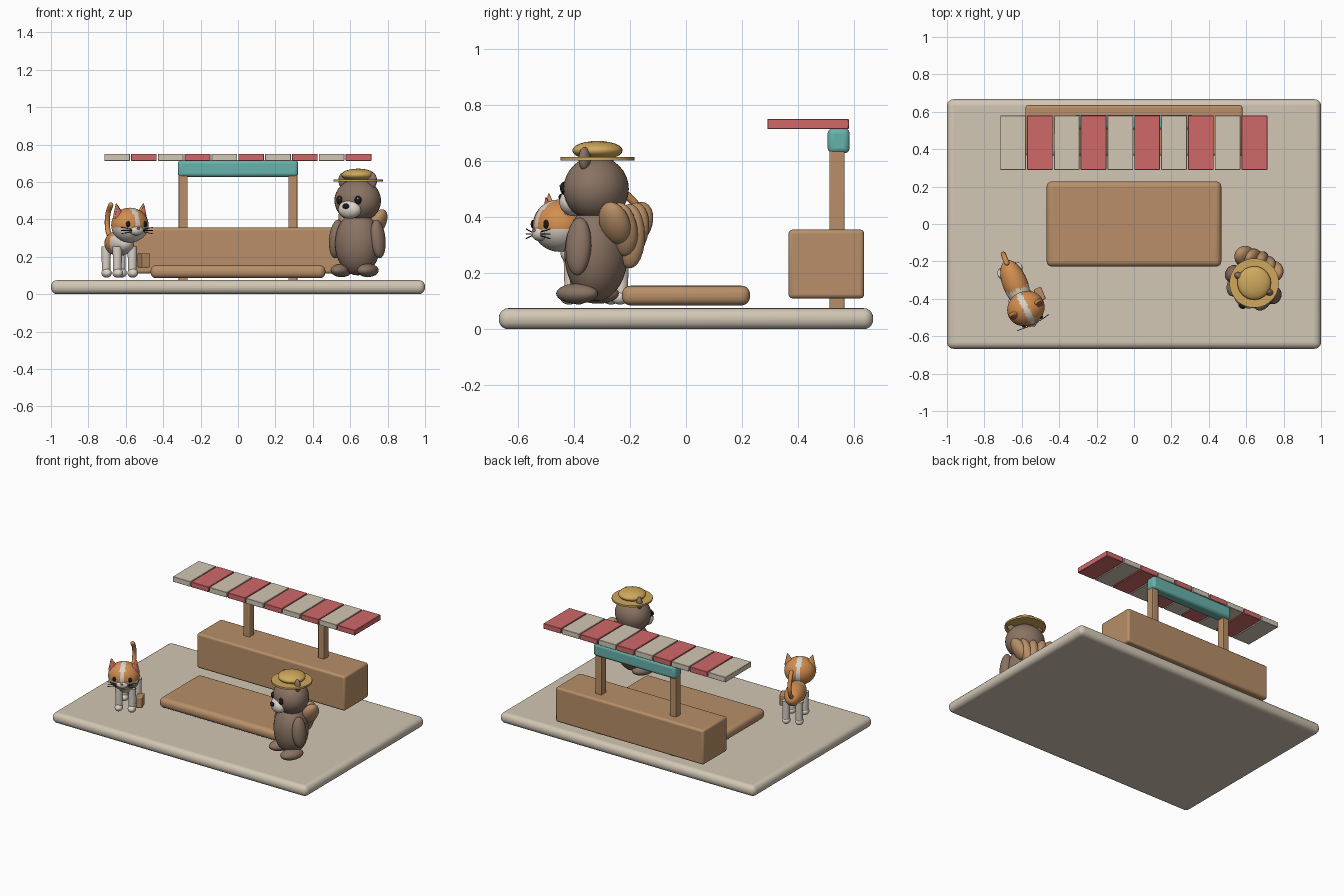
import bpy, math
from mathutils import Matrix, Vector, Euler

if "Cube" in bpy.data.objects:
    bpy.data.objects.remove(bpy.data.objects["Cube"])


def paint(name, *srgb):
    rgb = [(c / 255 / 12.92 if c < 11 else ((c / 255 + 0.055) / 1.055) ** 2.4) for c in srgb]
    m = bpy.data.materials.new(name)
    m.use_nodes = True
    m.diffuse_color = (*rgb, 1)
    m.node_tree.nodes["Principled BSDF"].inputs["Base Color"].default_value = (*rgb, 1)
    return m


cream = paint("cream", 210, 199, 181)
wood = paint("wood", 184, 143, 104)
red = paint("coral red", 208, 104, 104)
teal = paint("teal", 104, 178, 172)
brown = paint("fur brown", 138, 115, 99)
straw = paint("straw", 208, 168, 92)
orange = paint("orange fur", 210, 142, 80)
white = paint("white fur", 220, 212, 200)
black = paint("black", 28, 26, 26)


def finish(name, mat, matrix, smooth=True):
    ob = bpy.context.object
    ob.name = name
    ob.matrix_world = matrix
    ob.data.materials.append(mat)
    if smooth:
        bpy.ops.object.shade_smooth_by_angle(angle=math.radians(40))
    return ob


def place(frame, loc, rot=(0, 0, 0), size=(1, 1, 1)):
    return frame @ Matrix.LocRotScale(Vector(loc), Euler([math.radians(a) for a in rot]), Vector(size))


def stand(x, y, turn):
    return Matrix.LocRotScale(Vector((x, y, 0)), Euler((0, 0, math.radians(turn))), None)


WORLD = Matrix.Identity(4)


def ball(name, mat, frame, loc, size, rot=(0, 0, 0), second=None, rule=None, detail=24):
    bpy.ops.mesh.primitive_uv_sphere_add(segments=detail, ring_count=detail // 2, radius=1)
    ob = finish(name, mat, place(frame, loc, rot, size))
    if rule:
        ob.data.materials.append(second)
        for p in ob.data.polygons:
            p.material_index = int(rule(p.center))
    return ob


def cone(name, mat, frame, loc, r1, r2, depth, rot=(0, 0, 0), size=(1, 1, 1), sides=24):
    bpy.ops.mesh.primitive_cone_add(vertices=sides, radius1=r1, radius2=r2, depth=depth)
    return finish(name, mat, place(frame, loc, rot, size))


def box(name, mat, low, high, bevel=0.0, frame=WORLD, segments=3):
    low, high = Vector(low), Vector(high)
    bpy.ops.mesh.primitive_cube_add(size=1)
    ob = bpy.context.object
    ob.data.transform(Matrix.Diagonal((*(high - low), 1)))
    finish(name, mat, place(frame, (low + high) / 2), bevel > 0)
    if bevel:
        mod = ob.modifiers.new("Rounded edges", "BEVEL")
        mod.width, mod.segments = bevel, segments
    return ob


# Ground, low table and stall
box("base", cream, (-1, -0.667, 0), (1, 0.667, 0.075), 0.034, segments=5)
box("low_table", wood, (-0.467, -0.228, 0.085), (0.467, 0.228, 0.155), 0.03, segments=5)
box("counter", wood, (-0.58, 0.365, 0.11), (0.58, 0.635, 0.355), 0.014)
for side, word in ((-1, "right"), (1, "left")):
    x = side * 0.293
    box(word + "_post", wood, (x - 0.024, 0.511, 0.07), (x + 0.024, 0.565, 0.65), 0.005)
box("sign_beam", teal, (-0.322, 0.505, 0.627), (0.322, 0.583, 0.716), 0.018)
for i in range(10):
    x = -0.715 + i * 0.1434
    box(f"awning_slat_{i + 1}", red if i % 2 else cream, (x, 0.29, 0.713), (x + 0.137, 0.58, 0.75), 0.002, segments=1)

# Bear body
bear = stand(0.64, -0.32, -28)
ball("bear_body", brown, bear, (0, 0, 0.27), (0.125, 0.11, 0.17), detail=32)
ball("bear_head", brown, bear, (0, 0, 0.5), (0.128, 0.113, 0.116), detail=32)
ball("bear_muzzle", white, bear, (0, -0.092, 0.453), (0.066, 0.045, 0.05))
ball("bear_nose", black, bear, (0, -0.136, 0.47), (0.02, 0.012, 0.014))
for side, word in ((-1, "right"), (1, "left")):
    ball(f"bear_{word}_eye", black, bear, (side * 0.055, -0.1, 0.503), (0.02, 0.013, 0.023))
    ball(f"bear_{word}_eye_glint", white, bear, (side * 0.055 + 0.005, -0.112, 0.511), (0.005, 0.004, 0.005), detail=12)
    ball(f"bear_{word}_ear", brown, bear, (side * 0.088, 0, 0.608), (0.027, 0.02, 0.042))
    ball(f"bear_{word}_arm", brown, bear, (side * 0.125, -0.005, 0.295), (0.038, 0.048, 0.104), (0, -side * 6, 0))
    ball(f"bear_{word}_foot", brown, bear, (side * 0.08, -0.035, 0.127), (0.05, 0.08, 0.036))

# Puffy lobed pack on the bear's back
for i in range(5):
    a = i / 2 - 1
    ball(f"pack_lobe_{i + 1}", wood, bear, (a * 0.085 - 0.025, 0.122 - 0.015 * abs(a), 0.332 + 0.045 * abs(a)),
         (0.042, 0.058, 0.115 - 0.03 * abs(a)), (0, a * 30, 0))

# Straw hat
cone("hat_brim", straw, bear, (0, 0.005, 0.608), 0.132, 0.132, 0.012, sides=40)
ball("hat_crown", straw, bear, (0, 0.005, 0.637), (0.09, 0.09, 0.034))

# Cat body, legs and tail
cat = stand(-0.635, -0.32, 22)
ball("cat_body", orange, cat, (0, 0, 0.272), (0.067, 0.135, 0.068), second=white,
     rule=lambda c: c.y < -0.25 or c.z < -0.5, detail=32)
for side, word in ((-1, "right"), (1, "left")):
    for y, end in ((-0.08, "front"), (0.08, "back")):
        cone(f"cat_{end}_{word}_leg", white, cat, (side * 0.043, y, 0.18), 0.022, 0.026, 0.15)
        ball(f"cat_{end}_{word}_paw", white, cat, (side * 0.043, y - 0.006, 0.113), (0.027, 0.034, 0.025))
curve = bpy.data.curves.new("cat_tail", "CURVE")
curve.dimensions, curve.bevel_depth, curve.bevel_resolution, curve.use_fill_caps = "3D", 0.014, 3, True
spline = curve.splines.new("BEZIER")
path = [(0.11, 0.29), (0.165, 0.35), (0.16, 0.43), (0.12, 0.477)]
spline.bezier_points.add(len(path) - 1)
for bp, (y, z) in zip(spline.bezier_points, path):
    bp.co = (0, y, z)
    bp.handle_left_type = bp.handle_right_type = "AUTO"
curve.materials.append(orange)
tail = bpy.data.objects.new("cat_tail", curve)
bpy.context.collection.objects.link(tail)
tail.matrix_world = cat
ball("cat_tail_tip", orange, cat, (0, *path[-1]), (0.014, 0.014, 0.014), detail=12)

# Small bag at the cat's side
box("cat_bag", wood, (0.078, -0.135, 0.142), (0.122, -0.065, 0.22), 0.006, cat)

# Cat head, with a pale stripe and lower face
face = stand(-0.578, -0.452, 27)
ball("cat_head", orange, face, (0, 0, 0.369), (0.102, 0.092, 0.093), second=white,
     rule=lambda c: abs(c.x) < 0.16 or (c.z < -0.08 and c.y < 0.2), detail=48)
ball("cat_muzzle", white, face, (0, -0.077, 0.34), (0.042, 0.025, 0.026))
ball("cat_nose", red, face, (0, -0.101, 0.352), (0.009, 0.006, 0.006), detail=12)
for side, word in ((-1, "right"), (1, "left")):
    ball(f"cat_{word}_eye", black, face, (side * 0.05, -0.078, 0.374), (0.013, 0.008, 0.016))
    cone(f"cat_{word}_ear", orange, face, (side * 0.074, 0, 0.447), 0.036, 0.003, 0.075, (0, side * 12, 0), (1, 0.6, 1))
    cone(f"cat_{word}_inner_ear", red, face, (side * 0.074, -0.012, 0.442), 0.028, 0.002, 0.06, (0, side * 12, 0), (1, 0.55, 1))
    for k in (-1, 0, 1):
        cone(f"cat_{word}_whisker_{k + 2}", black, face, (side * 0.065, -0.088, 0.34 + k * 0.012), 0.002, 0.002, 0.06,
             (0, 90 - side * k * 10, side * 8), sides=6)
